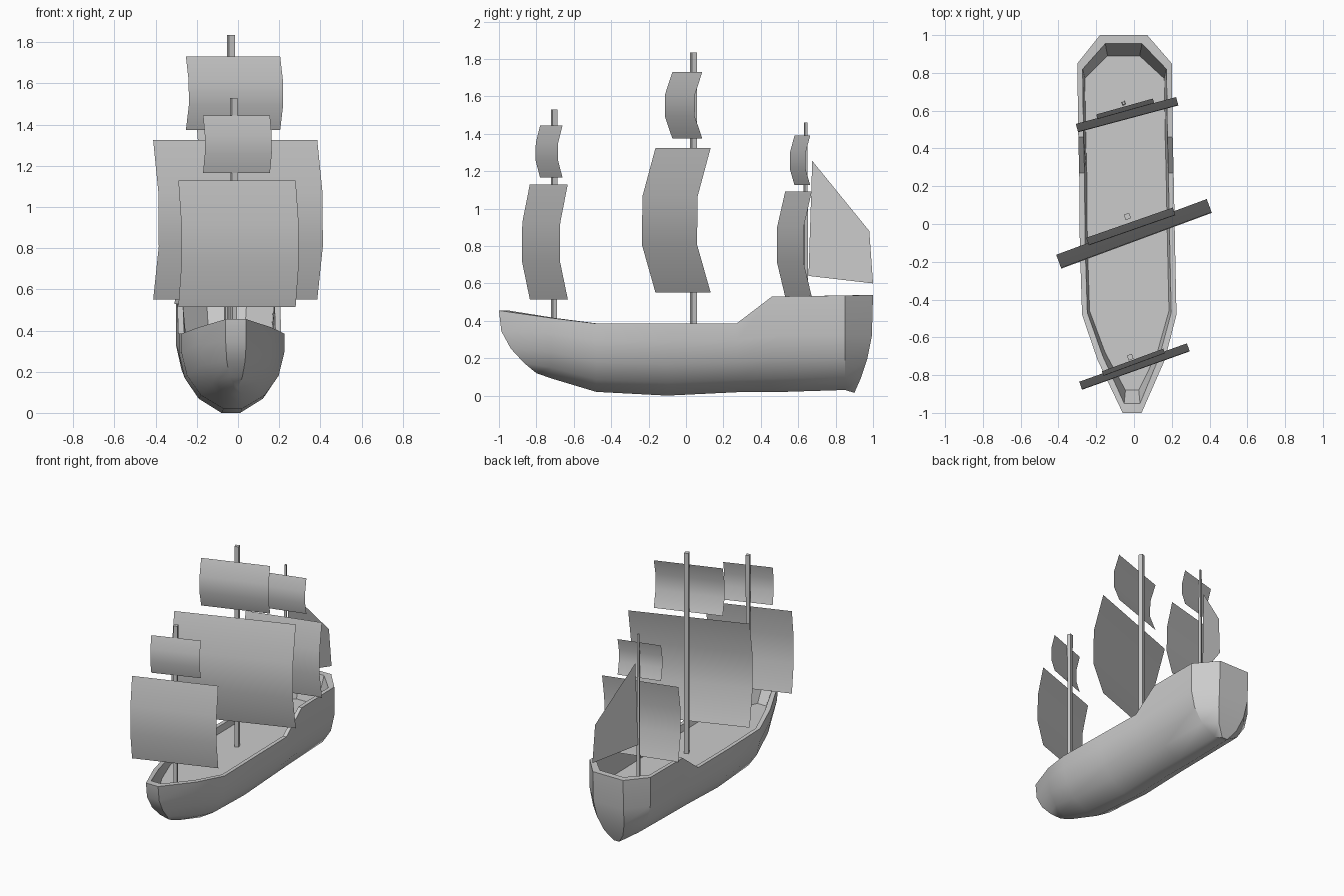
import bpy, bmesh
from math import radians
from mathutils import Vector, Matrix

if "Cube" in bpy.data.objects:
    bpy.data.objects.remove(bpy.data.objects["Cube"])


def make_object(name, verts, faces, angle=35):
    bm = bmesh.new()
    vs = [bm.verts.new(v) for v in verts]
    for f in faces:
        bm.faces.new([vs[i] for i in f])
    bmesh.ops.recalc_face_normals(bm, faces=bm.faces)
    me = bpy.data.meshes.new(name)
    bm.to_mesh(me)
    bm.free()
    for p in me.polygons:
        p.use_smooth = True
    me.set_sharp_from_angle(angle=radians(angle))
    ob = bpy.data.objects.new(name, me)
    bpy.context.collection.objects.link(ob)
    return ob


# Hull: lofted stations (rim y, keel y, half width, rim z, keel z, centre x,
#                        inner rim y, deck edge y)
DECK_Z = 0.34
stations = [
    (-1.00, -0.80, 0.050, 0.455, 0.120, -0.010, -0.95, -0.88),
    (-0.72, -0.72, 0.178, 0.415, 0.092, -0.015, -0.70, -0.68),
    (-0.48, -0.48, 0.250, 0.385, 0.020, -0.025, -0.47, -0.46),
    (-0.10, -0.10, 0.252, 0.385, 0.000, -0.035, -0.10, -0.10),
    (0.27, 0.27, 0.250, 0.385, 0.018, -0.040, 0.27, 0.27),
    (0.46, 0.46, 0.250, 0.530, 0.018, -0.045, 0.46, 0.46),
    (0.85, 0.85, 0.250, 0.535, 0.030, -0.050, 0.82, 0.77),
    (1.00, 0.90, 0.125, 0.538, 0.015, -0.055, 0.955, 0.89),
]
levels = [(1, 1), (0.75, 1), (0.44, 0.89), (0.18, 0.62), (0, 0.18)]


def half_section(s):
    yr, yk, hw, zr, zk, cx, yi, yd = s
    pts = [(max(hw - 0.04, 0.035), yd, DECK_Z), (max(hw - 0.028, 0.042), yi, zr)]
    for t, w in levels:
        z = zr if t == 1 else zk + (min(zr, 0.42) - zk) * t
        y = yk + (yr - yk) * (1 - (1 - t) ** 2)
        pts.append((hw * w, y, z))
    return pts


verts, faces = [], []
for s in stations:
    half = half_section(s)
    verts += [(s[5] - x, y, z) for x, y, z in half]
    verts += [(s[5] + x, y, z) for x, y, z in reversed(half)]
m = len(half)
n = 2 * m
for k in range(len(stations) - 1):
    for i in range(n):
        j = (i + 1) % n
        faces.append((k * n + i, k * n + j, (k + 1) * n + j, (k + 1) * n + i))
for base in (0, (len(stations) - 1) * n):      # bow and transom
    for i in range(m - 1):
        faces.append((base + i, base + i + 1, base + n - 2 - i, base + n - 1 - i))
make_object("hull", verts, faces)


# Masts: square tapered posts
def mast(name, x, y, top, w_bottom, w_top, turn=20):
    rot = Matrix.Rotation(radians(turn), 3, 'Z')
    vs = []
    for z, w in ((DECK_Z - 0.01, w_bottom / 2), (top, w_top / 2)):
        for a, b in ((-w, -w), (w, -w), (w, w), (-w, w)):
            vs.append(Vector((x, y, z)) + rot @ Vector((a, b, 0)))
    fs = [(0, 1, 2, 3), (4, 5, 6, 7)]
    fs += [(i, (i + 1) % 4, (i + 1) % 4 + 4, i + 4) for i in range(4)]
    make_object(name, vs, fs)


mast("fore_mast", -0.02, -0.705, 1.53, 0.024, 0.028)
mast("main_mast", -0.035, 0.04, 1.835, 0.030, 0.030)
mast("mizzen_mast", -0.055, 0.64, 1.46, 0.022, 0.014)


# Square sails: sheets bellied toward the bow, turned with the yards
def sail(name, a, b, z_top, z_bottom, belly):
    a, b = Vector(a).to_3d(), Vector(b).to_3d()
    d = (b - a).normalized()
    fwd = Vector((d.y, -d.x, 0))
    vs = []
    for t, bulge in ((0, 0), (1 / 3, 0.95), (2 / 3, 1), (1, 0)):
        off = fwd * belly * bulge + Vector((0, 0, z_top + (z_bottom - z_top) * t))
        vs += [a + off, b + off]
    make_object(name, vs, [(i, i + 1, i + 3, i + 2) for i in (0, 2, 4)], 60)


sail("fore_lower_sail", (-0.29, -0.835), (0.28, -0.632), 1.13, 0.515, 0.045)
sail("fore_upper_sail", (-0.17, -0.78), (0.155, -0.66), 1.445, 1.165, 0.026)
sail("main_lower_sail", (-0.412, -0.163), (0.385, 0.132), 1.325, 0.55, 0.078)
sail("main_upper_sail", (-0.253, -0.073), (0.205, 0.087), 1.73, 1.375, 0.043)
sail("mizzen_lower_sail", (-0.308, 0.53), (0.223, 0.672), 1.09, 0.53, 0.046)
sail("mizzen_upper_sail", (-0.20, 0.58), (0.10, 0.664), 1.39, 1.125, 0.026)

# Fore-and-aft stern sail
outline = [(0.675, 1.255), (0.98, 0.88), (1.0, 0.60), (0.655, 0.64)]
make_object("stern_sail", [(-0.06 + (y - 0.66) * 0.39, y, z) for y, z in outline],
            [(0, 1, 2, 3)])
